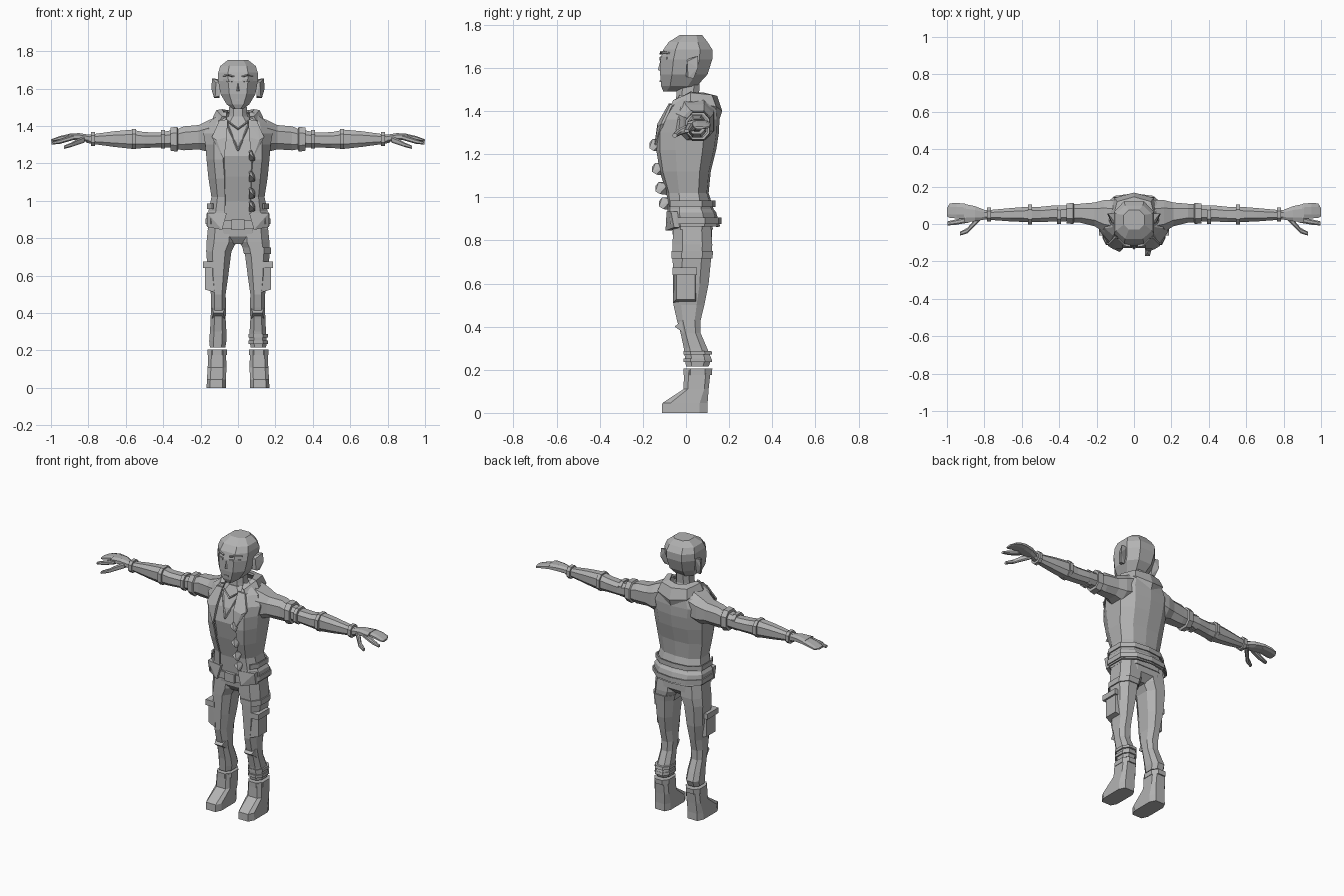
import bpy, bmesh
from mathutils import Vector

grey = bpy.data.materials.new("plain grey")
grey.diffuse_color = (0.45, 0.45, 0.45, 1)


def finish(name, bm, thickness=0):
    bmesh.ops.recalc_face_normals(bm, faces=bm.faces)
    me = bpy.data.meshes.new(name)
    bm.to_mesh(me)
    bm.free()
    me.materials.append(grey)
    ob = bpy.data.objects.new(name, me)
    bpy.context.collection.objects.link(ob)
    if thickness:
        mod = ob.modifiers.new("thickness", "SOLIDIFY")
        mod.thickness = thickness
    return ob


def skin(name, rows, closed=True, thickness=0):
    """Join rows of points with quads; closed rows get end caps."""
    bm = bmesh.new()
    vs = [[bm.verts.new(p) for p in r] for r in rows]
    n = len(rows[0])
    for a, b in zip(vs, vs[1:]):
        for i in range(n if closed else n - 1):
            j = (i + 1) % n
            bm.faces.new((a[i], a[j], b[j], b[i]))
    if closed:
        bm.faces.new(vs[0])
        bm.faces.new(vs[-1])
    return finish(name, bm, thickness)


def octagon(a0, a1, b0, b1, k=0.5):
    ca, cb, ha, hb = (a0 + a1) / 2, (b0 + b1) / 2, (a1 - a0) / 2, (b1 - b0) / 2
    pts = [(1, -k), (1, k), (k, 1), (-k, 1), (-1, k), (-1, -k), (-k, -1), (k, -1)]
    return [(ca + ha * u, cb + hb * v) for u, v in pts]


def upright(name, rings, s=1, k=0.5):
    """Loft along z; ring = z, x0, x1, y0, y1."""
    return skin(name, [[(s * x, y, r[0]) for x, y in octagon(*r[1:], k)] for r in rings])


def sideways(name, rings, s, k=0.5):
    """Loft along x; ring = x, y0, y1, z0, z1."""
    return skin(name, [[(s * r[0], y, z) for y, z in octagon(*r[1:], k)] for r in rings])


def hull(name, pts, s=1):
    bm = bmesh.new()
    for x, y, z in pts:
        bm.verts.new((s * x, y, z))
    res = bmesh.ops.convex_hull(bm, input=bm.verts)
    bmesh.ops.delete(bm, geom=list(set(res["geom_interior"])), context="VERTS")
    bmesh.ops.dissolve_limit(bm, angle_limit=0.02, verts=bm.verts, edges=bm.edges)
    return finish(name, bm)


def box(name, x0, x1, y0, y1, z0, z1, s=1):
    return hull(name, [(x, y, z) for x in (x0, x1) for y in (y0, y1) for z in (z0, z1)], s)


def bar(name, a, b, r, s=1):
    pts = [Vector(p) + Vector(d) * r for p in (a, b)
           for d in ((1, 0, 0), (-1, 0, 0), (0, 1, 0), (0, -1, 0), (0, 0, 1), (0, 0, -1))]
    return hull(name, pts, s)


# head and neck
upright("head", [(z, -w, w, a, b) for z, w, a, b in (
    (1.49, .025, -.105, -.05), (1.515, .06, -.115, .05), (1.57, .093, -.12, .10),
    (1.64, .106, -.118, .122), (1.685, .106, -.105, .122), (1.72, .095, -.08, .10),
    (1.752, .055, -.03, .075))])
upright("neck", [(1.40, -.06, .06, -.05, .08), (1.47, -.048, .048, -.045, .06),
                 (1.55, -.045, .045, -.04, .065)])
hull("nose", [(-.01, -.117, 1.585), (.01, -.117, 1.585), (0, -.131, 1.59), (0, -.117, 1.64)])
box("mouth", -.014, .014, -.122, -.112, 1.535, 1.542)

# shirt, belt and pelvis
upright("shirt", [(z, -w, w, a, b) for z, w, a, b in (
    (.88, .145, -.065, .09), (1.0, .125, -.075, .09), (1.13, .14, -.108, .10),
    (1.24, .145, -.128, .12), (1.33, .15, -.11, .13), (1.40, .11, -.075, .12),
    (1.45, .055, -.05, .09))])
upright("pelvis", [(.77, -.06, .06, -.03, .08), (.81, -.15, .15, -.06, .12),
                   (.90, -.155, .155, -.068, .12)])
upright("belt", [(.85, -.162, .162, -.076, .125), (.895, -.158, .158, -.076, .12)])
box("buckle", -.035, .035, -.088, -.07, .845, .90)

# open jacket, running round the back from one front edge to the other
rows = []
for z, w, f, b, g in ((.865, .168, -.075, .158, .085), (.93, .168, -.085, .14, .07),
                      (.945, .158, -.085, .128, .07), (1.02, .142, -.09, .105, .07),
                      (1.12, .158, -.122, .115, .072), (1.22, .168, -.138, .14, .08),
                      (1.30, .175, -.138, .153, .07), (1.36, .185, -.11, .155, .06),
                      (1.42, .155, -.068, .15, .065), (1.475, .085, -.03, .11, .06)):
    half = [(g, f), (g + (w - g) * .55, f * .88), (w, f * .35), (w, b * .55), (w * .6, b * .92)]
    rows.append([(x, y, z) for x, y in half] + [(0, b, z)] + [(-x, y, z) for x, y in half[::-1]])
skin("jacket", rows, False, 0.008)
# raised hem bands at the back of the jacket
for n, (z, w, b) in enumerate(((.875, .172, .160), (.955, .162, .133))):
    band = [(w * .85, -.075), (w + .003, -.03), (w + .003, b * .55), (w * .6, b * .94), (0, b + .004)]
    band += [(-x, y) for x, y in band[-2::-1]]
    skin(f"hem_band_{n}", [[(x, y, z + h) for x, y in band] for h in (0, .03)], False, 0.008)

# hood lying on the back
arcs = (((.062, -.05, 1.45), (.085, .02, 1.49), (.055, .085, 1.485), (0, .10, 1.48)),
        ((.085, -.06, 1.45), (.115, .02, 1.485), (.09, .12, 1.475), (0, .145, 1.47)),
        ((.10, -.07, 1.425), (.135, .02, 1.445), (.105, .14, 1.42), (0, .168, 1.40)),
        ((.09, -.075, 1.41), (.125, .02, 1.42), (.085, .135, 1.39), (0, .155, 1.36)))
skin("hood", [list(a) + [(-x, y, z) for x, y, z in a[-2::-1]] for a in arcs], False, 0.012)

# ruffled trim on one jacket edge
for z, y in ((1.24, -.17), (1.13, -.157), (1.04, -.142), (.97, -.125)):
    hull("edge_ruffle", [(.06, y, z + .012), (.085, y, z - .012), (.07, y + .015, z + .03),
                         (.06, y + .06, z + .03), (.09, y + .06, z + .02),
                         (.06, y + .06, z - .03), (.09, y + .02, z - .025)])

for s, side in ((1, "left"), (-1, "right")):
    def nm(t):
        return f"{t}_{side}"

    # face details and ear
    hull(nm("brow"), [(x, y + d, z + h) for x, y, z in ((.02, -.116, 1.662), (.05, -.112, 1.672),
                      (.085, -.075, 1.665)) for d in (-.006, .01) for h in (0, .007)], s)
    hull(nm("eye"), [(x, y + d, z + h) for x, y, z in ((.022, -.118, 1.635), (.05, -.116, 1.64),
                     (.08, -.085, 1.638)) for d in (-.005, .01) for h in (0, .012)], s)
    hull(nm("ear"), [(.10, .0, 1.56), (.10, .035, 1.55), (.10, .055, 1.65), (.10, .005, 1.64),
                     (.122, .01, 1.555), (.128, .035, 1.55), (.143, .055, 1.60),
                     (.138, .055, 1.655), (.118, .005, 1.63)], s)

    # lapel, jacket front corner, necklace
    hull(nm("lapel"), [(x, y + d, z) for x, y, z in ((.055, -.072, 1.435), (.10, -.066, 1.43),
                       (.14, -.108, 1.34), (.115, -.124, 1.325), (.075, -.142, 1.22),
                       (.06, -.125, 1.34)) for d in (-.008, .004)], s)
    hull(nm("jacket_corner"), [(.06, -.09, .935), (.165, -.07, .935), (.085, -.095, .845),
                               (.165, -.055, .86), (.06, -.07, .935), (.165, -.04, .935),
                               (.085, -.07, .845), (.165, -.03, .86)], s)
    bar(nm("necklace"), (.058, -.074, 1.41), (0, -.131, 1.27), .006, s)
    bar(nm("neckline"), (.055, -.07, 1.425), (0, -.088, 1.385), .007, s)

    # sleeve, forearm, wrist band
    sideways(nm("sleeve"), [(.10, -.06, .13, 1.27, 1.455), (.16, -.045, .128, 1.262, 1.43),
                            (.21, -.012, .115, 1.275, 1.405), (.29, .008, .108, 1.27, 1.398),
                            (.32, .008, .106, 1.275, 1.385), (.325, .0, .112, 1.262, 1.395),
                            (.36, .003, .11, 1.268, 1.392)], s)
    sideways(nm("forearm"), [(.34, .015, .10, 1.285, 1.38), (.42, .014, .10, 1.286, 1.365),
                             (.50, .01, .092, 1.282, 1.367), (.57, .01, .092, 1.278, 1.38),
                             (.66, .014, .085, 1.288, 1.372), (.77, .022, .075, 1.303, 1.357),
                             (.81, .028, .075, 1.31, 1.352)], s)
    for x, r in ((.39, .049), (.545, .053), (.765, .037)):
        sideways(nm("arm_band"), [(x, .05 - r, .05 + r, 1.33 - r, 1.33 + r),
                                  (x + .022, .05 - r, .05 + r, 1.33 - r, 1.33 + r)], s)

    # hand
    sideways(nm("palm"), [(.79, .025, .072, 1.312, 1.352), (.85, .015, .095, 1.322, 1.362),
                          (.91, .008, .108, 1.328, 1.358)], s)
    sideways(nm("fingers"), [(.90, .03, .108, 1.328, 1.358), (.95, .03, .113, 1.324, 1.347),
                             (.985, .033, .11, 1.318, 1.334), (1.0, .04, .085, 1.317, 1.328)], s)
    sideways(nm("index_finger"), [(.88, .008, .04, 1.325, 1.352), (.95, -.004, .025, 1.305, 1.33),
                                  (.998, -.008, .014, 1.30, 1.314)], s)
    sideways(nm("thumb"), [(.82, .02, .055, 1.312, 1.345), (.86, -.02, .015, 1.298, 1.33),
                           (.89, -.05, -.02, 1.288, 1.312), (.93, -.062, -.042, 1.278, 1.295)], s)

    # trouser leg
    upright(nm("leg"), [(.88, .005, .158, -.06, .115), (.78, .008, .168, -.062, .122),
                        (.73, .035, .17, -.062, .118), (.60, .052, .16, -.06, .105),
                        (.50, .066, .145, -.058, .085), (.43, .064, .145, -.042, .068),
                        (.37, .066, .146, -.025, .068), (.30, .062, .15, -.01, .098),
                        (.25, .062, .154, -.004, .118), (.215, .068, .15, 0, .105)], s)
    # knee pad fold
    hull(nm("knee_fold"), [(.07, -.02, .43), (.14, -.02, .43), (.08, -.052, .40), (.13, -.052, .40),
                           (.07, -.01, .37), (.14, -.01, .37)], s)
    # thigh pocket with flap
    hull(nm("pocket"), [(x, y, z) for x, y0, y1, z0, z1 in ((.12, -.06, .05, .51, .68),
         (.176, -.045, .042, .525, .66)) for y in (y0, y1) for z in (z0, z1)], s)
    box(nm("pocket_flap"), .125, .187, -.062, .052, .64, .675, s)

    # boot with cuff
    upright(nm("boot"), [(.20, .064, .158, -.008, .115), (.11, .062, .162, -.012, .105),
                         (.045, .064, .166, -.11, .10), (0, .064, .168, -.112, .10)], s, .65)
    upright(nm("boot_cuff"), [(.175, .06, .162, -.012, .12), (.205, .06, .162, -.012, .122)], s)

# straps worn on one leg only
upright("thigh_strap", [(.715, .032, .176, -.068, .122), (.75, .024, .176, -.068, .126)])
for z in (.235, .27):
    upright("calf_strap", [(z, .056, .16, -.012, .122), (z + .018, .056, .16, -.012, .118)])
